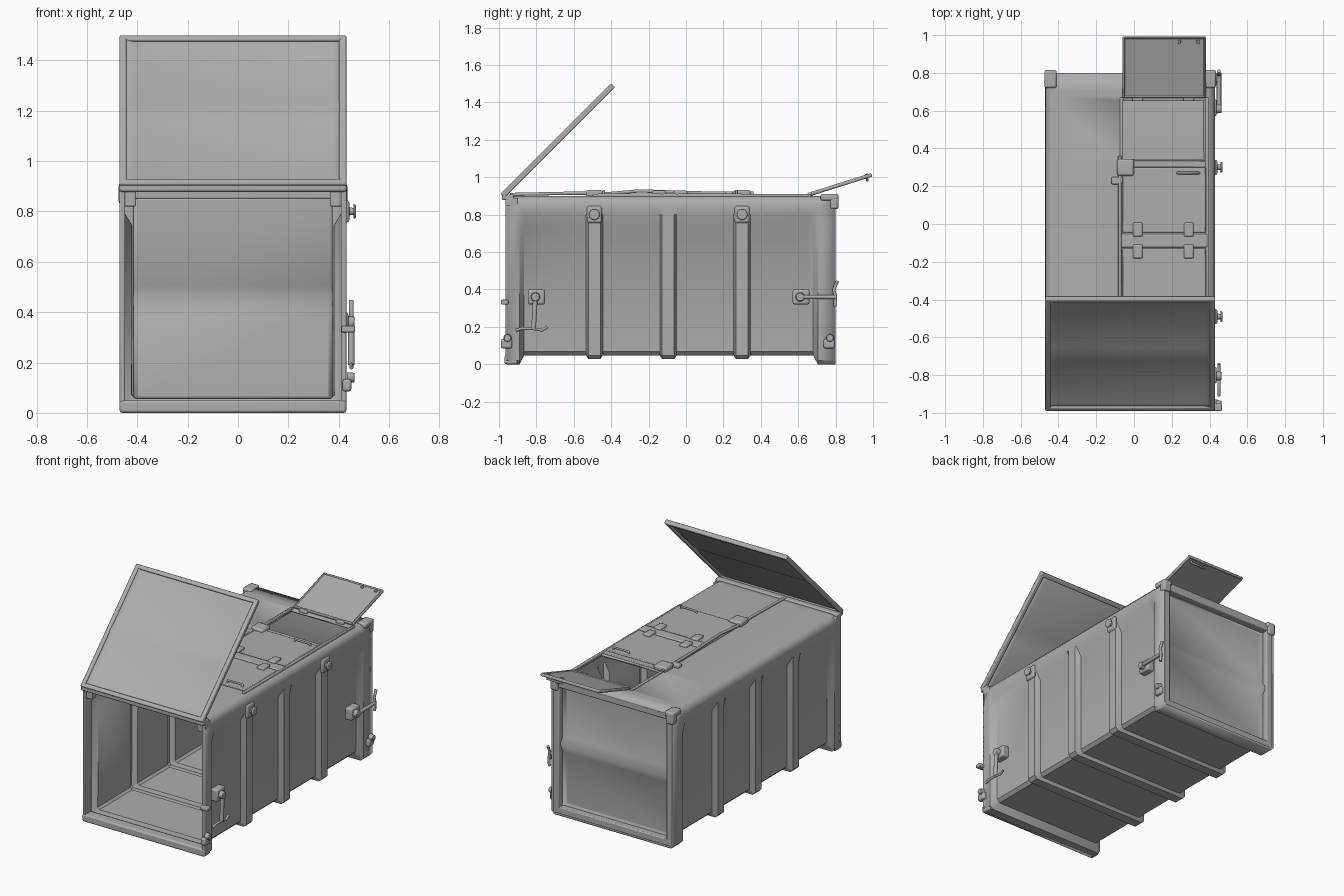
import bpy, bmesh, math
from mathutils import Matrix, Vector

if "Cube" in bpy.data.objects:
    bpy.data.objects.remove(bpy.data.objects["Cube"], do_unlink=True)

steel = bpy.data.materials.new("grey_steel")
steel.use_nodes = True
grey = (0.42, 0.42, 0.42, 1)
steel.diffuse_color = grey
steel.node_tree.nodes["Principled BSDF"].inputs["Base Color"].default_value = grey

CX, W, TOP = -0.02, 0.45, 0.9      # centre, half width and roof height of the body


def finish(name, bm, matrix=Matrix(), thick=0, bevel=0):
    mesh = bpy.data.meshes.new(name)
    bm.to_mesh(mesh)
    bm.free()
    ob = bpy.data.objects.new(name, mesh)
    bpy.context.collection.objects.link(ob)
    ob.matrix_world = matrix
    mesh.materials.append(steel)
    if thick:
        mod = ob.modifiers.new("sheet", "SOLIDIFY")
        mod.thickness = thick
        mod.offset = -1
    if bevel:
        mod = ob.modifiers.new("edge", "BEVEL")
        mod.width = bevel
        mod.segments = 2
    return ob


def box(name, x, y, z, bevel=0.005, matrix=Matrix()):
    """Box from (low, high) pairs."""
    bm = bmesh.new()
    mid = Vector([(a + b) / 2 for a, b in (x, y, z)])
    size = [b - a for a, b in (x, y, z)]
    bmesh.ops.create_cube(bm, size=1, matrix=Matrix.Translation(mid) @ Matrix.Diagonal((*size, 1)))
    return finish(name, bm, matrix, bevel=bevel)


def knob(name, x, y, z, radius, length):
    """Short cylinder along x."""
    bm = bmesh.new()
    bmesh.ops.create_cone(bm, cap_ends=True, segments=16, radius1=radius, radius2=radius * 0.85,
                          depth=length,
                          matrix=Matrix.Translation((x, y, z)) @ Matrix.Rotation(math.pi / 2, 4, "Y"))
    return finish(name, bm, bevel=0.003)


def rod(name, points, radius):
    curve = bpy.data.curves.new(name, "CURVE")
    curve.dimensions = "3D"
    curve.bevel_depth = radius
    curve.bevel_resolution = 3
    curve.use_fill_caps = True
    spline = curve.splines.new("POLY")
    spline.points.add(len(points) - 1)
    for p, co in zip(spline.points, points):
        p.co = (*co, 1)
    curve.materials.append(steel)
    ob = bpy.data.objects.new(name, curve)
    bpy.context.collection.objects.link(ob)
    return ob


def pressed_panel(name, width, height, depth, matrix, thick=0.008):
    """Sheet with a recessed field on each side of a cross ridge."""
    us = [-width / 2, -width / 2 + 0.04, width / 2 - 0.04, width / 2]
    h = height / 2
    vs = [0, 0.035, h - 0.05, h, h + 0.05, height - 0.035, height]
    bm = bmesh.new()
    rows = [[bm.verts.new((u, v, depth if i in (1, 2) and j in (1, 2, 4, 5) else 0))
             for i, u in enumerate(us)] for j, v in enumerate(vs)]
    for a, b in zip(rows, rows[1:]):
        for i in range(len(us) - 1):
            bm.faces.new((a[i], a[i + 1], b[i + 1], b[i]))
    return finish(name, bm, matrix, thick)


def rim(name, width, height, edge, low, high, matrix):
    """Four bars around a panel."""
    w = width / 2
    for side, x in (("right", (-w, edge - w)), ("left", (w - edge, w))):
        box(f"{name}_{side}_bar", x, (0, height), (low, high), 0.006, matrix)
    for side, y in (("lower", (0, edge)), ("upper", (height - edge, height))):
        box(f"{name}_{side}_bar", (-w, w), y, (low, high), 0.006, matrix)


# Corrugated body shell: rings lofted from front to back
def ring(inset, floor):
    w = W - inset
    half = [(w - 0.02, floor), (w, floor + 0.02), (w, 0.74), (W, 0.8)]
    for k in range(6):
        a = k * math.pi / 10
        half.append((W - 0.05 + 0.05 * math.cos(a), TOP - 0.05 + 0.05 * math.sin(a)))
    right = [(CX + x, z) for x, z in half]
    return right + [(-0.06, TOP)] + [(CX - x, z) for x, z in reversed(half)], len(right)


POST, PANEL, RIB = (0, 0), (0.037, 0.047), (0.002, 0.028)
RIBS = (-0.49, -0.095, 0.3)
stations = [(-0.96, POST), (-0.89, POST), (-0.865, PANEL)]
for y in RIBS:
    stations += [(y - 0.045, PANEL), (y - 0.032, RIB), (y + 0.032, RIB), (y + 0.045, PANEL)]
stations += [(0.65, PANEL), (0.68, PANEL), (0.705, POST), (0.8, POST)]

bm = bmesh.new()
loops = []
for y, section in stations:
    pts, split = ring(*section)
    loops.append([bm.verts.new((x, y, z)) for x, z in pts])
for (ya, _), a, b in zip(stations, loops, loops[1:]):
    for i in range(len(a)):
        if i == split - 1 and 0.34 < ya < 0.64:      # rear hatch opening
            continue
        j = (i + 1) % len(a)
        bm.faces.new((a[i], b[i], b[j], a[j]))
finish("body_shell", bm, thick=0.014)

# Back wall
back = Matrix.Translation((CX, 0.8, 0.01)) @ Matrix.Rotation(math.pi / 2, 4, "X")
rim("back_frame", 2 * W - 0.02, 0.885, 0.045, 0, 0.06, back)
pressed_panel("back_wall", 2 * W - 0.06, 0.85, 0.035,
              back @ Matrix.Translation((0, 0.02, 0.025)))

# Front opening: sill, header, slim posts and corner gussets
left, right = CX + W, CX - W
box("front_sill", (right, left), (-0.97, -0.9), (0, 0.05), 0.01)
box("front_header", (right, left), (-0.985, -0.92), (0.878, 0.908), 0.008)
for side, s in (("left", 1), ("right", -1)):
    edge = CX + s * W
    box(f"front_post_{side}", sorted((edge, edge - s * 0.022)), (-0.965, -0.9), (0.03, 0.89))
    box(f"front_gusset_{side}", sorted((edge - s * 0.01, edge - s * 0.065)), (-0.955, -0.91), (0.82, 0.885))
    box(f"back_corner_{side}", sorted((edge + s * 0.004, edge - s * 0.06)), (0.72, 0.815), (0.875, 0.91), 0.01)
    box(f"back_corner_leg_{side}", sorted((edge + s * 0.004, edge - s * 0.05)), (0.77, 0.815), (0.83, 0.9), 0.01)

# Raised front door
door = Matrix.Translation((CX, -0.98, 0.9)) @ Matrix.Rotation(math.radians(45), 4, "X")
rim("front_door", 2 * W, 0.835, 0.028, -0.014, 0.016, door)
pressed_panel("front_door_sheet", 2 * W - 0.03, 0.82, -0.012,
              door @ Matrix.Translation((0, 0.008, 0.012)))

# Roof hatches: curbs, two closed covers and one open cover
HATCH = (-0.06, 0.38)
for name, x in (("right", (-0.075, -0.058)), ("left", (0.378, 0.395))):
    box(f"hatch_curb_{name}", x, (-0.5, 0.67), (0.892, 0.91))
box("hatch_crossbar", (-0.07, 0.39), (-0.125, -0.052), (0.895, 0.915), 0.008)
for name, y, tug in (("middle", (-0.045, 0.3), 0.27), ("front", (-0.47, -0.13), -0.44)):
    box(f"{name}_hatch_cover", HATCH, y, (0.897, 0.914))
    rod(f"{name}_hatch_grip", [(0.23, tug, 0.91), (0.235, tug, 0.926),
                               (0.34, tug, 0.926), (0.345, tug, 0.91)], 0.007)
box("rear_opening_lip", HATCH, (0.3, 0.335), (0.88, 0.908))
for x in (0.02, 0.29):
    for y in (-0.145, -0.03):
        box("hatch_hinge", (x - 0.026, x + 0.026), (y - 0.037, y + 0.037), (0.9, 0.928), 0.008)
    box("rear_hatch_hinge", (x - 0.028, x + 0.028), (0.65, 0.675), (0.895, 0.918), 0.006)

lid = Matrix.Translation((0, 0.67, 0.905)) @ Matrix.Rotation(math.radians(17.5), 4, "X")
box("rear_hatch_sheet", HATCH, (0.005, 0.335), (0, 0.01), 0.002, lid)
rim("rear_hatch", 0.44, 0.34, 0.012, -0.004, 0.016, lid @ Matrix.Translation((0.16, 0, 0)))
grip = rod("rear_hatch_grip", [(0.23, 0.31, 0), (0.235, 0.31, -0.016),
                               (0.34, 0.31, -0.016), (0.345, 0.31, 0)], 0.007)
grip.matrix_world = lid
for x in (0.24, 0.34):
    box("rear_hatch_rivet", (x - 0.008, x + 0.008), (0.305, 0.321), (0.008, 0.02), 0.003, lid)

# Locking rod along the roof with its brackets
rod("roof_locking_rod", [(-0.075, y, z) for y, z in
    ((-0.94, 0.908), (-0.6, 0.915), (-0.42, 0.912), (-0.25, 0.927), (0.1, 0.916), (0.36, 0.914))], 0.009)
for y in (-0.49, 0.3):
    box("rod_bracket", (-0.09, 0.0), (y - 0.045, y + 0.045), (0.895, 0.932), 0.012)
box("rod_stop", (-0.12, -0.06), (0.21, 0.25), (0.895, 0.922), 0.008)

# Round locks high on the side
for y in (-0.49, 0.3):
    box("side_lock_plate", (0.42, 0.442), (y - 0.04, y + 0.04), (0.755, 0.845), 0.012)
    knob("side_lock_stem", 0.45, y, 0.8, 0.016, 0.03)
    knob("side_lock_knob", 0.463, y, 0.8, 0.03, 0.01)

# Side latches: plate, pivot, lever and curved grip
GX = 0.45
for name, y, plate in (("front", -0.805, (-0.845, -0.755)), ("rear", 0.61, (0.57, 0.66))):
    box(f"{name}_latch_plate", (0.38, 0.438), plate, (0.32, 0.4), 0.01)
    knob(f"{name}_latch_pivot", 0.445, y, 0.36, 0.026, 0.036)
rod("front_latch_lever", [(GX, -0.805, 0.36), (GX, -0.815, 0.19)], 0.013)
rod("front_latch_grip", [(GX, -0.91, 0.18), (GX, -0.88, 0.192), (GX, -0.815, 0.19),
                         (GX, -0.77, 0.182), (GX, -0.74, 0.2)], 0.008)
rod("rear_latch_lever", [(GX, 0.61, 0.36), (GX, 0.8, 0.36)], 0.012)
rod("rear_latch_grip", [(GX, 0.795, 0.31), (GX, 0.8, 0.36), (GX, 0.79, 0.4), (GX, 0.81, 0.445)], 0.009)

# Low hooks at both ends of the side
for name, y in (("front", -0.96), ("rear", 0.765)):
    box(f"{name}_hook_base", (0.415, 0.45), (y - 0.03, y + 0.03), (0.085, 0.135), 0.01)
    knob(f"{name}_hook_eye", 0.448, y + 0.005, 0.14, 0.022, 0.03)
box("front_catch", (0.41, 0.465), (-0.99, -0.95), (0.32, 0.345), 0.006)

# Smooth shading with sharp edges kept
bpy.ops.object.select_all(action="DESELECT")
for ob in bpy.context.scene.objects:
    if ob.type == "MESH":
        ob.select_set(True)
        bpy.context.view_layer.objects.active = ob
bpy.ops.object.shade_smooth_by_angle(angle=math.radians(40))
